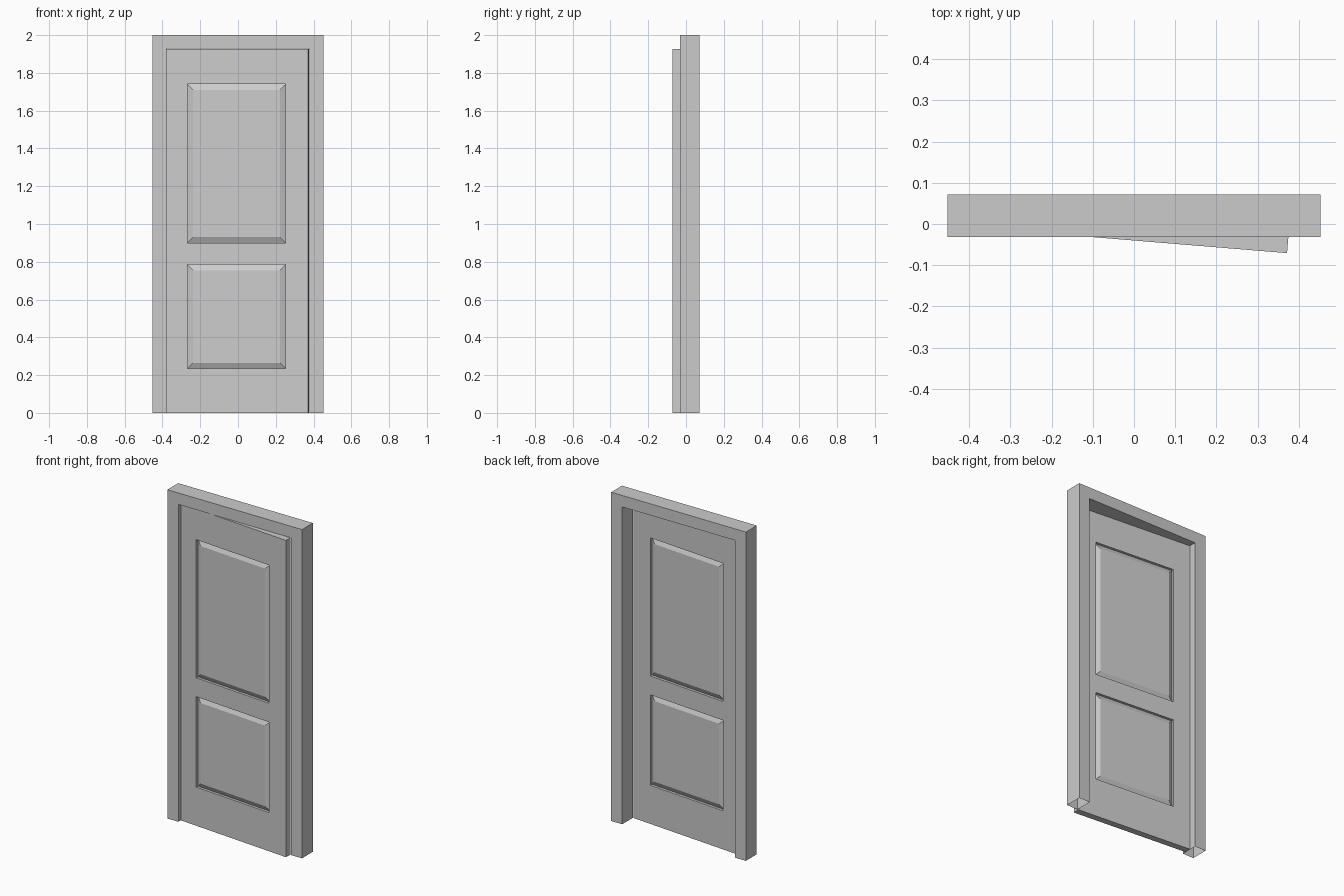
import bpy, bmesh, math

if "Cube" in bpy.data.objects:
    bpy.data.objects.remove(bpy.data.objects["Cube"])

HINGE = (-0.378, -0.009, 0)
ANGLE = math.radians(-4.7)
THICK = 0.04
XS = [0, 0.11, 0.632, 0.752]                 # door stile lines
ZS = [0, 0.235, 0.785, 0.90, 1.74, 1.927]    # door rail lines
BEVEL = 0.03


def finish(bm, name, swing=False):
    bmesh.ops.recalc_face_normals(bm, faces=bm.faces)
    mesh = bpy.data.meshes.new(name)
    bm.to_mesh(mesh)
    bm.free()
    ob = bpy.data.objects.new(name, mesh)
    bpy.context.collection.objects.link(ob)
    if swing:
        ob.location = HINGE
        ob.rotation_euler.z = ANGLE
    return ob


def extrude_y(bm, depth):
    ext = bmesh.ops.extrude_face_region(bm, geom=bm.faces[:], use_keep_orig=True)
    verts = [g for g in ext["geom"] if isinstance(g, bmesh.types.BMVert)]
    bmesh.ops.translate(bm, verts=verts, vec=(0, depth, 0))


# Frame: U-shaped profile extruded in depth, open at the floor
bm = bmesh.new()
outline = [(-0.453, 0), (-0.453, 2), (0.453, 2), (0.453, 0),
           (0.379, 0), (0.379, 1.93), (-0.379, 1.93), (-0.379, 0)]
bm.faces.new([bm.verts.new((x, -0.032, z)) for x, z in outline])
extrude_y(bm, 0.104)
bmesh.ops.recalc_face_normals(bm, faces=bm.faces)
floor = [f for f in bm.faces if all(v.co.z < 1e-5 for v in f.verts)]
bmesh.ops.delete(bm, geom=floor, context='FACES_ONLY')
finish(bm, "door_frame")

# Door leaf: stiles and rails around two openings, swung slightly open
bm = bmesh.new()
grid = [[bm.verts.new((x, 0, z)) for x in XS] for z in ZS]
for r in range(5):
    for c in range(3):
        if c == 1 and r in (1, 3):
            continue
        bm.faces.new((grid[r][c], grid[r][c + 1], grid[r + 1][c + 1], grid[r + 1][c]))
extrude_y(bm, THICK)
finish(bm, "door_leaf", True)


# Raised panels: bevelled on both sides, thin at the edge
def panel(name, z0, z1):
    bm = bmesh.new()
    rings = []
    for y, inset in ((0.001, BEVEL), (0.016, 0), (0.024, 0), (THICK - 0.001, BEVEL)):
        a, b = XS[1] + inset, XS[2] - inset
        c, d = z0 + inset, z1 - inset
        rings.append([bm.verts.new((x, y, z)) for x, z in ((a, c), (b, c), (b, d), (a, d))])
    for r, s in zip(rings, rings[1:]):
        for i in range(4):
            j = (i + 1) % 4
            bm.faces.new((r[i], r[j], s[j], s[i]))
    bm.faces.new(rings[0])
    bm.faces.new(rings[-1])
    finish(bm, name, True)


panel("lower_panel", ZS[1], ZS[2])
panel("upper_panel", ZS[3], ZS[4])
